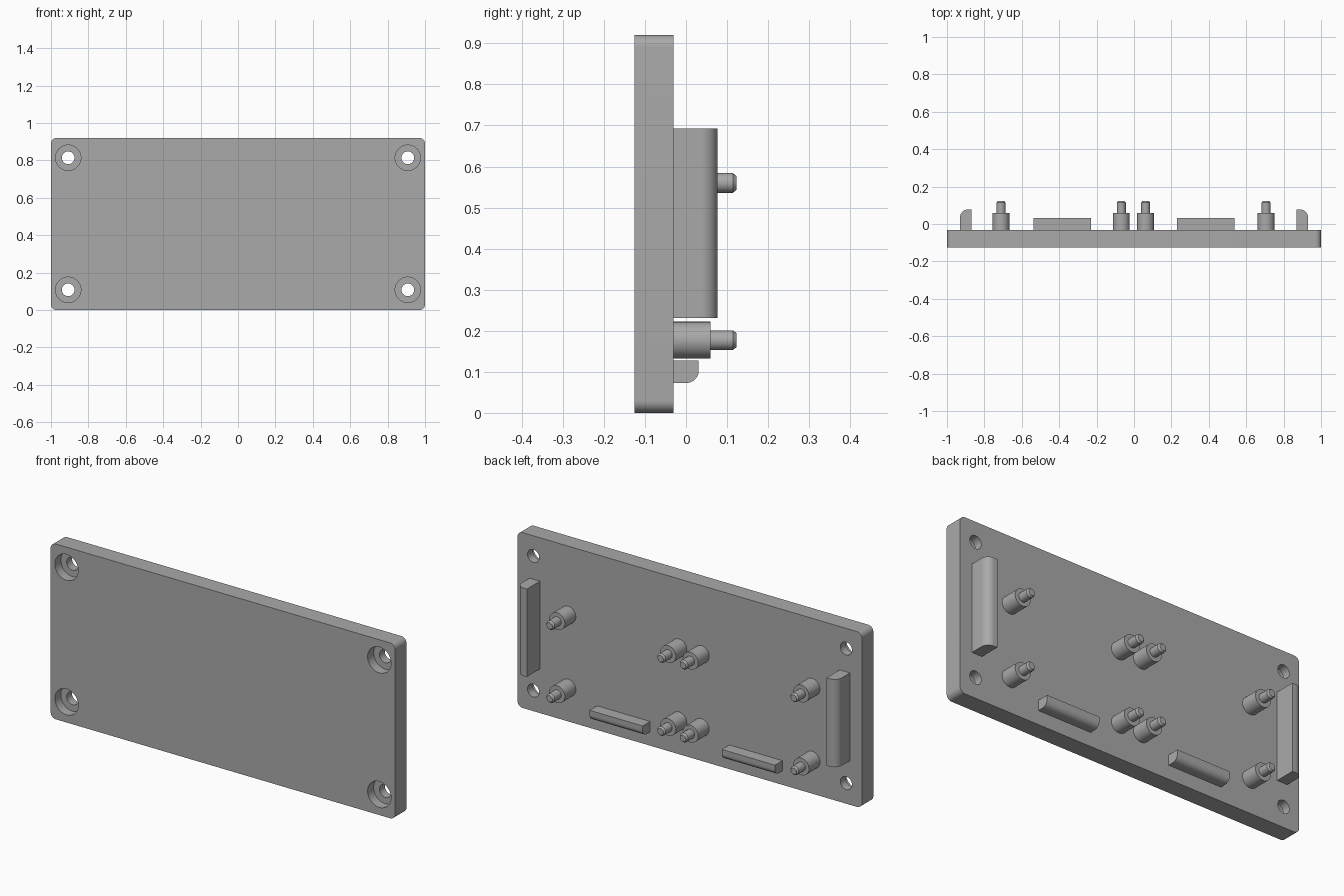
import bpy, bmesh, math
from mathutils import Matrix

if "Cube" in bpy.data.objects:
    bpy.data.objects.remove(bpy.data.objects["Cube"], do_unlink=True)

FRONT, BACK, HEIGHT = -0.125, -0.031, 0.92

grey = bpy.data.materials.new("plain_grey")
grey.use_nodes = True
COLOUR = (0.4, 0.4, 0.4, 1)
grey.diffuse_color = COLOUR
grey.node_tree.nodes["Principled BSDF"].inputs["Base Color"].default_value = COLOUR


def finish(name, bm):
    """Turn a bmesh into a smooth-by-angle object."""
    bmesh.ops.recalc_face_normals(bm, faces=bm.faces)
    mesh = bpy.data.meshes.new(name)
    bm.to_mesh(mesh)
    bm.free()
    mesh.materials.append(grey)
    obj = bpy.data.objects.new(name, mesh)
    bpy.context.collection.objects.link(obj)
    smooth(obj)
    return obj


def smooth(obj):
    bpy.ops.object.select_all(action="DESELECT")
    obj.select_set(True)
    bpy.context.view_layer.objects.active = obj
    bpy.ops.object.shade_smooth_by_angle(angle=math.radians(35))


def box(name, x, y, z, rounded, radius):
    """Box from ranges, rounding the edges picked by a rule on direction and midpoint."""
    bm = bmesh.new()
    bmesh.ops.create_cube(bm, size=1)
    edges = [e for e in bm.edges
             if rounded((e.verts[0].co + e.verts[1].co) / 2)]
    for v in bm.verts:
        for axis, (low, high) in enumerate((x, y, z)):
            v.co[axis] = low if v.co[axis] < 0 else high
    bmesh.ops.bevel(bm, geom=edges, offset=radius, segments=10,
                    profile=0.5, affect="EDGES")
    return finish(name, bm)


def lathe(name, x, z, profile, sides=40):
    """Closed turned solid along y from (radius, y) points."""
    bm = bmesh.new()
    rings = [[bm.verts.new((x + r * math.cos(2 * math.pi * i / sides), y,
                            z + r * math.sin(2 * math.pi * i / sides)))
              for i in range(sides)] for r, y in profile]
    for a, b in zip(rings, rings[1:]):
        for i in range(sides):
            j = (i + 1) % sides
            bm.faces.new((a[i], a[j], b[j], b[i]))
    bm.faces.new(rings[0])
    bm.faces.new(rings[-1])
    return finish(name, bm)


# Panel with rounded corners
panel = box("panel", (-1, 1), (FRONT, BACK), (0, HEIGHT),
            lambda m: abs(m.x) > 0.4 and abs(m.z) > 0.4, 0.03)

# Counterbored screw holes in the corners
bore_floor = FRONT + 0.05
for x in (-0.908, 0.908):
    for z in (0.108, 0.814):
        cutter = lathe("screw_hole_cutter", x, z,
                       [(0.068, FRONT - 0.05), (0.068, bore_floor),
                        (0.034, bore_floor), (0.034, BACK + 0.05)])
        cutter.hide_render = True
        cut = panel.modifiers.new("screw_hole", "BOOLEAN")
        cut.operation, cut.solver, cut.object = "DIFFERENCE", "EXACT", cutter
        bpy.ops.object.select_all(action="DESELECT")
        bpy.context.view_layer.objects.active = panel
        bpy.ops.object.modifier_apply(modifier=cut.name)
        bpy.data.objects.remove(cutter, do_unlink=True)
smooth(panel)

# Two mounting positions, each with four stepped standoffs
for x in (-0.711, -0.068, 0.062, 0.706):
    for z in (0.177, 0.56):
        lathe("standoff", x, z,
              [(0.045, BACK), (0.045, 0.06), (0.024, 0.06),
               (0.024, 0.114), (0.017, 0.123)])

# Side ribs, rounded on the outer back edge
for name, s in (("right_rib", -1), ("left_rib", 1)):
    box(name, sorted((s * 0.87, s * 0.93)), (BACK, 0.077), (0.231, 0.692),
        lambda m: m.x * s > 0.4 and m.y > 0.4, 0.04)

# Lower ribs, rounded on the bottom back edge
for name, s in (("lower_right_rib", -1), ("lower_left_rib", 1)):
    box(name, sorted((s * 0.23, s * 0.538)), (BACK, 0.031), (0.073, 0.127),
        lambda m: m.z < -0.4 and m.y > 0.4, 0.03)
